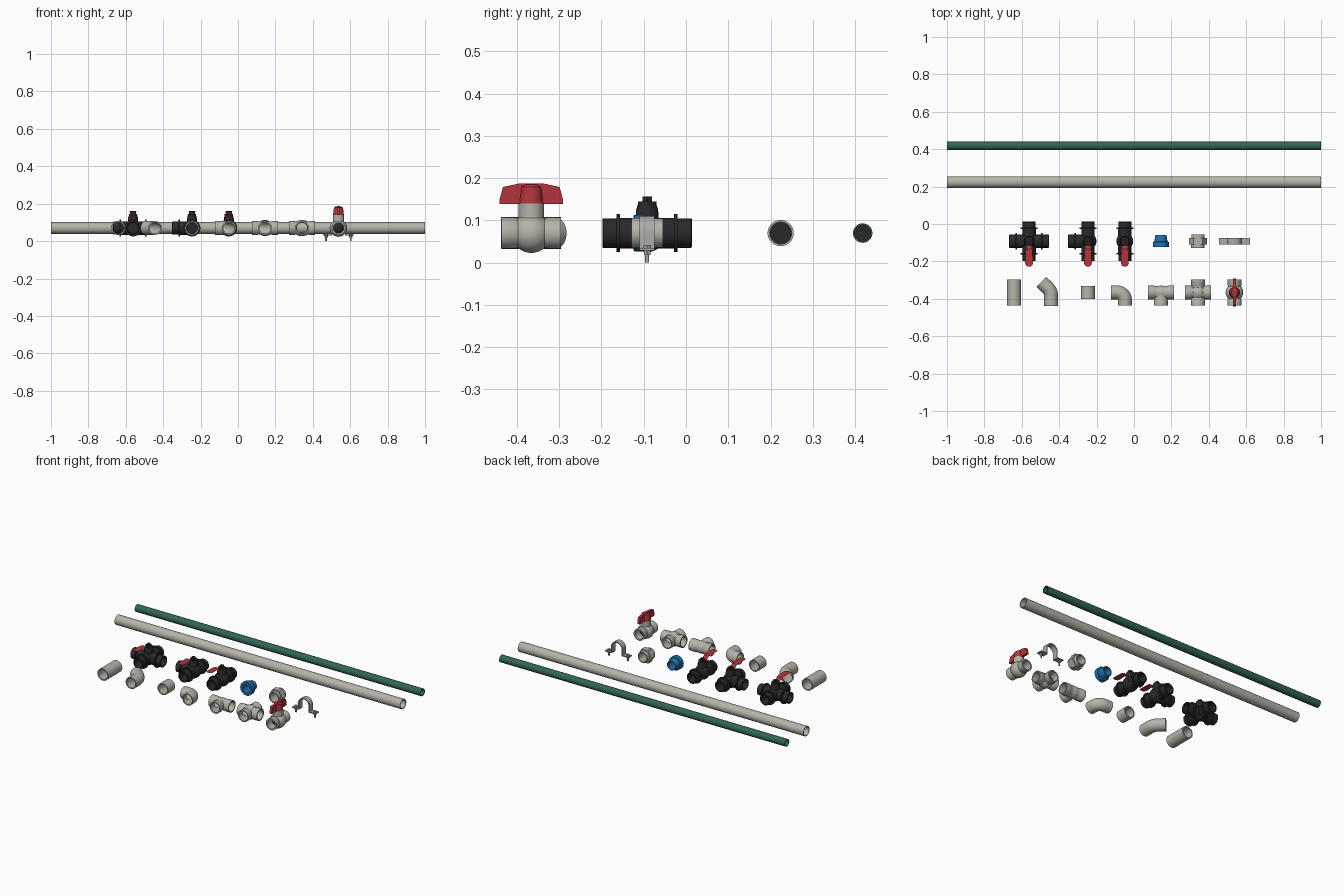
import bpy, bmesh, math
from mathutils import Vector, Matrix

if "Cube" in bpy.data.objects:
    bpy.data.objects.remove(bpy.data.objects["Cube"])

X, Y, Z = Vector((1, 0, 0)), Vector((0, 1, 0)), Vector((0, 0, 1))
AXIS_Z = 0.07          # height of every pipe centre line
FRONT, BACK = -0.366, -0.092   # the two rows of fittings


def material(name, rgb):
    m = bpy.data.materials.new(name)
    m.use_nodes = True
    m.diffuse_color = (*rgb, 1)
    m.node_tree.nodes["Principled BSDF"].inputs["Base Color"].default_value = (*rgb, 1)
    return m


PLASTIC = material("warm grey plastic", (0.47, 0.45, 0.40))
BLACK = material("black plastic", (0.022, 0.022, 0.024))
RED = material("red handle", (0.45, 0.035, 0.045))
BLUE = material("blue plastic", (0.015, 0.17, 0.45))
GREEN = material("green pipe", (0.03, 0.13, 0.09))
METAL = material("grey metal", (0.40, 0.40, 0.39))


def finish(name, bm, *mats):
    bmesh.ops.recalc_face_normals(bm, faces=bm.faces)
    mesh = bpy.data.meshes.new(name)
    bm.to_mesh(mesh)
    bm.free()
    for m in mats:
        mesh.materials.append(m)
    for p in mesh.polygons:
        p.use_smooth = True
    mesh.set_sharp_from_angle(angle=math.radians(35))
    ob = bpy.data.objects.new(name, mesh)
    bpy.context.collection.objects.link(ob)
    return ob


def rings(name, stations, mat, hollow=False, seg=32):
    """Skin circles given as (centre, direction, radius)."""
    bm = bmesh.new()
    loops = []
    for centre, direction, r in stations:
        rot = direction.to_track_quat('Z', 'Y').to_matrix()
        loops.append([bm.verts.new(centre + rot @ Vector(
            (r * math.cos(math.tau * k / seg), r * math.sin(math.tau * k / seg), 0)))
            for k in range(seg)])
    pairs = list(zip(loops, loops[1:]))
    if hollow:
        pairs.append((loops[-1], loops[0]))
    else:
        bm.faces.new(loops[0])
        bm.faces.new(loops[-1])
    for a, b in pairs:
        for k in range(seg):
            n = (k + 1) % seg
            bm.faces.new((a[k], a[n], b[n], b[k]))
    return finish(name, bm, mat)


def lathe(name, centre, axis, profile, mat, bore=0, seg=32):
    """Turn a profile of (distance along axis, radius); bore makes it a tube."""
    st = [(centre + axis * t, axis, r) for t, r in profile]
    if bore:
        st += [(centre + axis * profile[i][0], axis, bore) for i in (-1, 0)]
    return rings(name, st, mat, bool(bore), seg)


def bend(name, points, mat, outer=0.037, inner=0.030):
    """Hollow elbow swept along a flat path."""
    pts = [Vector((x, y, AXIS_Z)) for x, y in points]
    last = len(pts) - 1
    tan = [(pts[min(i + 1, last)] - pts[max(i - 1, 0)]).normalized() for i in range(last + 1)]
    st = [(p, t, outer) for p, t in zip(pts, tan)]
    st += [(p, t, inner) for p, t in reversed(list(zip(pts, tan)))]
    return rings(name, st, mat, True)


def arc(cx, cy, r, a0, a1, n=8):
    return [(cx + r * math.cos(math.radians(a0 + (a1 - a0) * i / n)),
             cy + r * math.sin(math.radians(a0 + (a1 - a0) * i / n))) for i in range(n + 1)]


def ball(name, centre, r, mat):
    bm = bmesh.new()
    bmesh.ops.create_uvsphere(bm, u_segments=32, v_segments=16, radius=r,
                              matrix=Matrix.Translation(centre))
    return finish(name, bm, mat)


def combine(base, others, op):
    for o in others:
        mod = base.modifiers.new("join", 'BOOLEAN')
        mod.operation, mod.object, mod.solver = op, o, 'EXACT'
    bpy.context.view_layer.update()
    mesh = bpy.data.meshes.new_from_object(base.evaluated_get(
        bpy.context.evaluated_depsgraph_get()))
    base.modifiers.clear()
    base.data = mesh
    mesh.set_sharp_from_angle(angle=math.radians(35))
    for o in others:
        bpy.data.objects.remove(o)


def fitting(name, c, arms, profile, bore, start, mat, hub):
    """Branched fitting: one turned arm per direction, a round hub, bored out."""
    body = ball(name, c, hub, mat)
    combine(body, [lathe("arm", c, a, profile, mat) for a in arms], 'UNION')
    end = profile[-1][0] + 0.01
    combine(body, [lathe("bore", c, a, [(start, bore), (end, bore)], mat) for a in arms],
            'DIFFERENCE')
    return body


def prism(name, outline, axis_u, axis_v, centre, depth, mat):
    """Extrude an outline, centred across its depth."""
    bm = bmesh.new()
    n = axis_u.cross(axis_v)
    f = bm.faces.new([bm.verts.new(centre + axis_u * u + axis_v * v - n * depth / 2)
                      for u, v in outline])
    new = bmesh.ops.extrude_face_region(bm, geom=[f])["geom"]
    bmesh.ops.translate(bm, vec=n * depth, verts=[v for v in new if isinstance(v, bmesh.types.BMVert)])
    return finish(name, bm, mat)


def at(x, y, z=AXIS_Z):
    return Vector((x, y, z))


# Long pipes, blocked half way along
for name, y, r, bore, mat in (("large_pipe", 0.224, 0.031, 0.026, PLASTIC),
                              ("green_pipe", 0.418, 0.023, 0.019, GREEN)):
    lathe(name, at(0, y), X, [(-1, r), (1, r)], mat, bore)
    lathe(name + "_core", at(0, y), X, [(-0.002, bore), (0.002, bore)], BLACK)

# Front row: couplings and elbows
lathe("long_coupling", at(-0.641, FRONT), Y, [(-0.07, 0.038), (0.07, 0.038)], PLASTIC, 0.031)
lathe("short_coupling", at(-0.246, FRONT), Y, [(-0.035, 0.037), (0.035, 0.037)], PLASTIC, 0.030)
bend("shallow_elbow", [(-0.443, -0.438)] + arc(-0.503, -0.385, 0.06, 0, 45) + [(-0.495, -0.309)],
     PLASTIC)
bend("right_angle_elbow", [(-0.123, FRONT)] + arc(-0.09, FRONT - 0.042, 0.042, 90, 0)
     + [(-0.048, -0.436)], PLASTIC)

# Tee and cross
arm = [(0, 0.035), (0.035, 0.035), (0.038, 0.037), (0.07, 0.037)]
fitting("tee", at(0.144, FRONT), (X, -X, -Y), arm, 0.030, -0.005, PLASTIC, 0.037)
fitting("cross", at(0.342, FRONT), (X, -X, Y, -Y), arm, 0.030, -0.005, PLASTIC, 0.044)

# Ball valve with a wing handle
c = at(0.537, FRONT)
fitting("ball_valve_body", c, (Y, -Y), arm, 0.028, -0.005, PLASTIC, 0.047)
ball("ball_valve_core", c, 0.034, BLACK)
lathe("ball_valve_stem", c, Z, [(0.03, 0.03), (0.07, 0.03)], PLASTIC)
lathe("wing_handle_hub", c, Z, [(0.067, 0.029), (0.09, 0.027), (0.109, 0.024), (0.115, 0.016)], RED)
wing = [(0.075, 0.069), (0.075, 0.08), (0.067, 0.109), (0.03, 0.117)]
wing += [(-u, v) for u, v in reversed(wing)]
prism("wing_handle", wing, Y, Z, c, 0.016, RED)


# Black valves with lever handles
def lever(name, c):
    bm = bmesh.new()
    outline = [(-0.134, 0.010, 0.09), (-0.129, 0.017, 0.09), (-0.118, 0.021, 0.09),
               (-0.06, 0.019, 0.09), (-0.042, 0.017, 0.088), (-0.022, 0.016, 0.069),
               (0.022, 0.016, 0.069)]
    rows = [[bm.verts.new(c + Vector((s * w, y, z))) for s in (-1, 1)] for y, w, z in outline]
    for a, b in zip(rows, rows[1:]):
        bm.faces.new((a[0], a[1], b[1], b[0]))
    bmesh.ops.solidify(bm, geom=bm.faces[:], thickness=0.004)
    for f in bm.faces:
        f.material_index = int(f.calc_center_median().y > c.y - 0.018)
    finish(name, bm, RED, BLACK)


valve_arm = [(0, 0.036), (0.064, 0.036), (0.064, 0.045), (0.072, 0.045), (0.072, 0.035),
             (0.104, 0.035), (0.106, 0.033)]
for name, x, arms in (("four_way_valve", -0.561, (Y, -Y, X, -X)),
                      ("three_way_valve", -0.246, (Y, -Y, -X)),
                      ("straight_valve", -0.049, (Y, -Y))):
    c = at(x, BACK)
    fitting(name + "_body", c, arms, valve_arm, 0.027, 0.045, BLACK, 0.045)
    lathe(name + "_post", c, Z, [(0.03, 0.028), (0.055, 0.026), (0.068, 0.022), (0.075, 0.022)], BLACK)
    lathe(name + "_nut", c, Z, [(0.07, 0.013), (0.087, 0.013)], BLACK, seg=6)
    lever(name + "_lever", c)

# Blue reducer: wide collar stepping to a tapered neck
lathe("blue_reducer", at(0.144, BACK), Y,
      [(-0.032, 0.041), (-0.03, 0.043), (-0.004, 0.043), (-0.002, 0.035), (0.033, 0.030)], BLUE, 0.026)

# Threaded adapter with a hexagonal grip
c = at(0.342, BACK)
lathe("adapter_tube", c, Y, [(-0.037, 0.036), (0.0, 0.036), (0.037, 0.034)], PLASTIC, 0.028)
lathe("adapter_hex", c, Y, [(-0.018, 0.047), (0.016, 0.047)], PLASTIC, 0.032, seg=6)

# Pipe strap: arched band with two bolted ears
c = at(0.537, BACK)
outer = [(0.082, -0.035), (0.040, -0.035)] + arc(0, 0, 0.040, 0, 180, 20) \
    + [(-0.040, -0.035), (-0.082, -0.035)]
inner = [(-0.082, -0.041), (-0.034, -0.041)] + arc(0, 0, 0.034, 180, 0, 20) \
    + [(0.034, -0.041), (0.082, -0.041)]
prism("pipe_strap", outer + inner, X, Z, c, 0.036, METAL)
for side, s in (("left", 1), ("right", -1)):
    p = c + X * 0.066 * s
    lathe("strap_bolt_" + side, p, Z, [(-0.07, 0.005), (-0.03, 0.005)], METAL, seg=12)
    lathe("strap_bolt_head_" + side, p, Z, [(-0.035, 0.010), (-0.028, 0.010)], METAL, seg=6)
    lathe("strap_nut_" + side, p, Z, [(-0.052, 0.009), (-0.041, 0.009)], METAL, seg=6)
